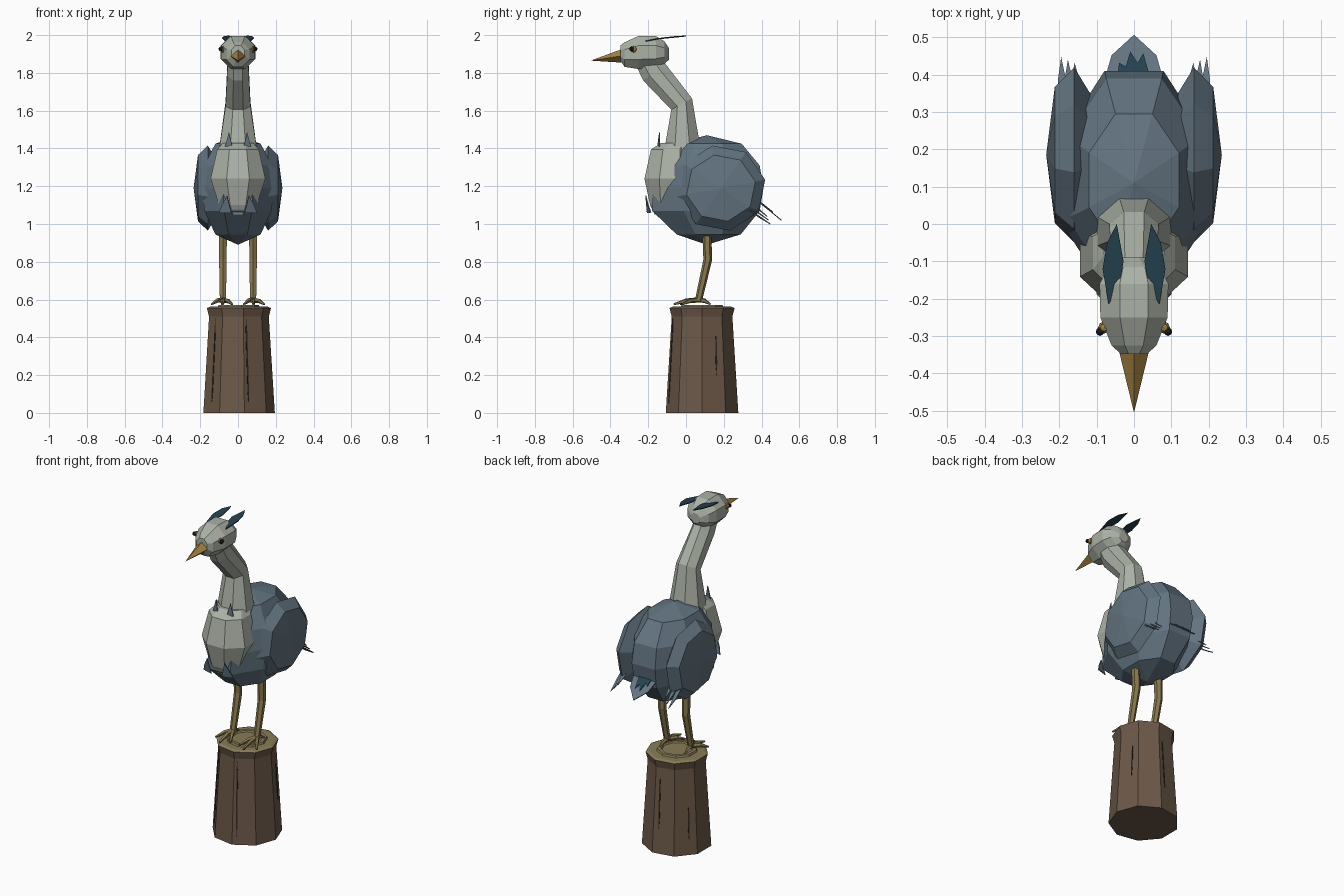
import bpy, bmesh, math
from mathutils import Vector as V

if "Cube" in bpy.data.objects:
    bpy.data.objects.remove(bpy.data.objects["Cube"])

def mat(name, r, g, b):
    m = bpy.data.materials.new(name)
    m.diffuse_color = (r, g, b, 1)
    m.use_nodes = True
    m.node_tree.nodes["Principled BSDF"].inputs["Base Color"].default_value = m.diffuse_color
    return m

BLUE = mat("slate_blue", 0.125, 0.175, 0.22)
TEAL = mat("dark_teal", 0.018, 0.053, 0.08)
GREY = mat("pale_grey", 0.41, 0.445, 0.385)
GOLD = mat("beak_gold", 0.37, 0.22, 0.055)
LEG = mat("leg_tan", 0.25, 0.19, 0.08)
WOOD = mat("bark_brown", 0.15, 0.098, 0.065)
CUT = mat("cut_wood", 0.25, 0.2, 0.095)
BLACK = mat("eye_black", 0.012, 0.014, 0.018)
CRACK = mat("crack_brown", 0.03, 0.02, 0.014)

def finish(name, bm, *mats):
    bmesh.ops.recalc_face_normals(bm, faces=bm.faces)
    me = bpy.data.meshes.new(name)
    bm.to_mesh(me)
    bm.free()
    for m in mats:
        me.materials.append(m)
    ob = bpy.data.objects.new(name, me)
    bpy.context.collection.objects.link(ob)
    return ob

def loft(name, rings, m, n=8, turn=0.5, exact=True):
    """Rings are (centre, axis u, axis v); a ring with no axes is a point."""
    bm = bmesh.new()
    k = 1 / math.cos(math.pi / n) if exact else 1
    rows = []
    for c, u, v in rings:
        if u is None:
            rows.append([bm.verts.new(c)])
            continue
        angs = [math.tau * (i + turn) / n for i in range(n)]
        rows.append([bm.verts.new(V(c) + k * (math.cos(a) * V(u) + math.sin(a) * V(v))) for a in angs])
    for a, b in zip(rows, rows[1:]):
        for i in range(n):
            j = (i + 1) % n
            if len(a) == 1:
                bm.faces.new((a[0], b[j], b[i]))
            elif len(b) == 1:
                bm.faces.new((a[i], a[j], b[0]))
            else:
                bm.faces.new((a[i], a[j], b[j], b[i]))
    for row in (rows[0], rows[-1]):
        if len(row) > 1:
            bm.faces.new(row)
    return finish(name, bm, m)

def stack(rows):
    """Horizontal rings from (z, front y, back y, half width)."""
    return [((0, (f + b) / 2, z), (w, 0, 0), (0, (b - f) / 2, 0)) if w else ((0, f, z), None, None)
            for z, f, b, w in rows]

def tube(name, pts, radii, m, n=6):
    """Tapered tube along a path."""
    pts = [V(p) for p in pts]
    rings = []
    for i, (p, r) in enumerate(zip(pts, radii)):
        t = (pts[min(i + 1, len(pts) - 1)] - pts[max(i - 1, 0)]).normalized()
        side = V((1, 0, 0)) if abs(t.x) < 0.7 else V((0, 1, 0))
        v = t.cross(side).normalized()
        rings.append((p, v.cross(t) * r, v * r) if r else (p, None, None))
    return loft(name, rings, m, n)

def plate(name, pts, m, thick=0.005):
    """Thin flat feather or patch."""
    bm = bmesh.new()
    bm.faces.new([bm.verts.new(p) for p in pts])
    ob = finish(name, bm, m)
    mod = ob.modifiers.new("thickness", 'SOLIDIFY')
    mod.thickness = thick
    mod.offset = 0
    return ob

def ball(name, c, r, m):
    bm = bmesh.new()
    bmesh.ops.create_uvsphere(bm, u_segments=8, v_segments=5, radius=r)
    bmesh.ops.translate(bm, verts=bm.verts, vec=c)
    return finish(name, bm, m)

# Nine-sided post with a cut top and a raised growth ring
PY = 0.085
def disc(z, r):
    return ((0, PY, z), (r, 0, 0), (0, r, 0))
post = loft("post", [disc(0, .195), disc(.51, .163), disc(.555, .175), disc(.562, .158), disc(.562, .115),
                     disc(.572, .11), disc(.572, .09), disc(.564, .085)], WOOD, 9, 0, False)
post.data.materials.append(CUT)
for f in post.data.polygons:
    f.material_index = int(f.center.z > 0.55)

# Cracks lying on the post sides: face angle, sideways shift, bottom, top
for ang, t, z0, z1 in ((220, 0, .06, .5), (300, -.04, .05, .5), (20, .02, .2, .42), (100, -.03, .15, .45),
                       (140, .02, .08, .3)):
    a = math.radians(ang)
    pts = []
    for z, s in ((z0, 0), (z0 + .06, .004), (z1 - .06, .004), (z1, 0), (z1 - .06, -.004), (z0 + .06, -.004)):
        r = (.195 - .032 * z / .51) * math.cos(math.radians(20)) + .001
        pts.append((r * math.cos(a) - (t + s) * math.sin(a), PY + r * math.sin(a) + (t + s) * math.cos(a), z))
    plate("post_crack", pts, CRACK, 0.003)

# Body, breast, neck
loft("body", stack([(.89, .11, .11, 0), (.945, -.05, .29, .12), (1.07, -.18, .39, .178), (1.19, -.175, .41, .19),
                    (1.31, -.14, .39, .18), (1.425, -.06, .295, .12), (1.47, .11, .11, 0)]), BLUE)
loft("breast", stack([(1.05, -.165, -.05, .06), (1.1, -.19, 0, .1), (1.24, -.22, .05, .145),
                      (1.395, -.185, .03, .11), (1.43, -.13, .03, .08)]), GREY)
loft("neck", [((0, -.02, 1.34), (.105, 0, 0), (0, .1, 0)),
              ((0, -.02, 1.43), (.095, 0, 0), (0, .09, .01)),
              ((0, -.023, 1.635), (.066, 0, 0), (0, .055, .03)),
              ((0, -.165, 1.80), (.058, 0, 0), (0, .062, .04)),
              ((0, -.2, 1.86), (.055, 0, 0), (0, .06, .03))], GREY)

# Head and beak
loft("head", [((0, y, z), (w, 0, 0), (0, 0, h)) for y, z, w, h in (
    (-.348, 1.905, .035, .04), (-.325, 1.897, .06, .065), (-.25, 1.908, .09, .088),
    (-.16, 1.91, .092, .085), (-.115, 1.908, .07, .06), (-.09, 1.9, .03, .03))], GREY)
loft("beak", [((0, -.32, 1.893), (.045, 0, 0), (0, 0, .04)), ((0, -.505, 1.865), None, None)],
     GOLD, 4, 0, False)

# Tail with a dark patch on top
plate("tail", [(-.08, .38, 1.12), (-.06, .45, 1.065), (0, .505, 1.02), (.06, .45, 1.065), (.08, .38, 1.12)], BLUE)
plate("tail_patch", [(-.045, .385, 1.122), (-.04, .43, 1.087), (-.022, .42, 1.095), (-.01, .46, 1.063),
                     (.01, .43, 1.087), (.025, .455, 1.067), (.045, .385, 1.122)], TEAL)

for s in (-1, 1):
    # Folded wing: flattened faceted dome with its axis across the body
    rings = []
    for x, r in ((.10, 0), (.118, .15), (.16, .212), (.212, .165), (.235, 0)):
        c = (s * x, .185, 1.19)
        rings.append((c, (0, r * 1.04, 0), (0, 0, r)) if r else (c, None, None))
    loft("wing", rings, BLUE, 8, 0.25)
    # Wing tip feathers
    for i in range(3):
        x, z = .155 + .018 * i, 1.1 - .02 * i
        plate("wing_feather", [(s * (x - .015), .33, z + .02), (s * (x + .012), .33, z + .02),
                               (s * (x + .012), .39, z - .025), (s * (x + .004), .43 + .008 * i, z - .06),
                               (s * (x - .01), .38, z - .02)], BLUE)
    # Breast spikes, above and below
    plate("neck_spike", [(s * .03, -.15, 1.41), (s * .068, -.14, 1.41), (s * .048, -.14, 1.485)], BLUE)
    plate("breast_spike", [(s * .035, -.205, 1.06), (s * .1, -.185, 1.06), (s * .085, -.2, 1.1),
                           (s * .058, -.213, 1.15)], BLUE)
    # Crest feather
    plate("crest_feather", [(s * .068, -.215, 1.968), (s * .04, -.17, 1.978), (s * .028, -.1, 1.988),
                            (s * .046, .0, 1.995), (s * .072, -.05, 1.993), (s * .084, -.12, 1.985)], TEAL)
    # Eye
    ball("eye", (s * .08, -.277, 1.925), .017, GOLD)
    ball("pupil", (s * .091, -.288, 1.927), .012, BLACK)
    # Leg and toes
    tube("leg", [(s * .08, .11, .97), (s * .08, .115, .81), (s * .08, .065, .59)], (.021, .02, .016), LEG)
    for x, y in ((.08, -.065), (.14, -.02), (.03, -.03), (.085, .13)):
        mid = (s * (.08 + (x - .08) * .5), .065 + (y - .065) * .5, .594)
        tube("toe", [(s * .08, .068, .598), mid, (s * x, y, .575)], (.012, .01, .004), LEG, 5)
